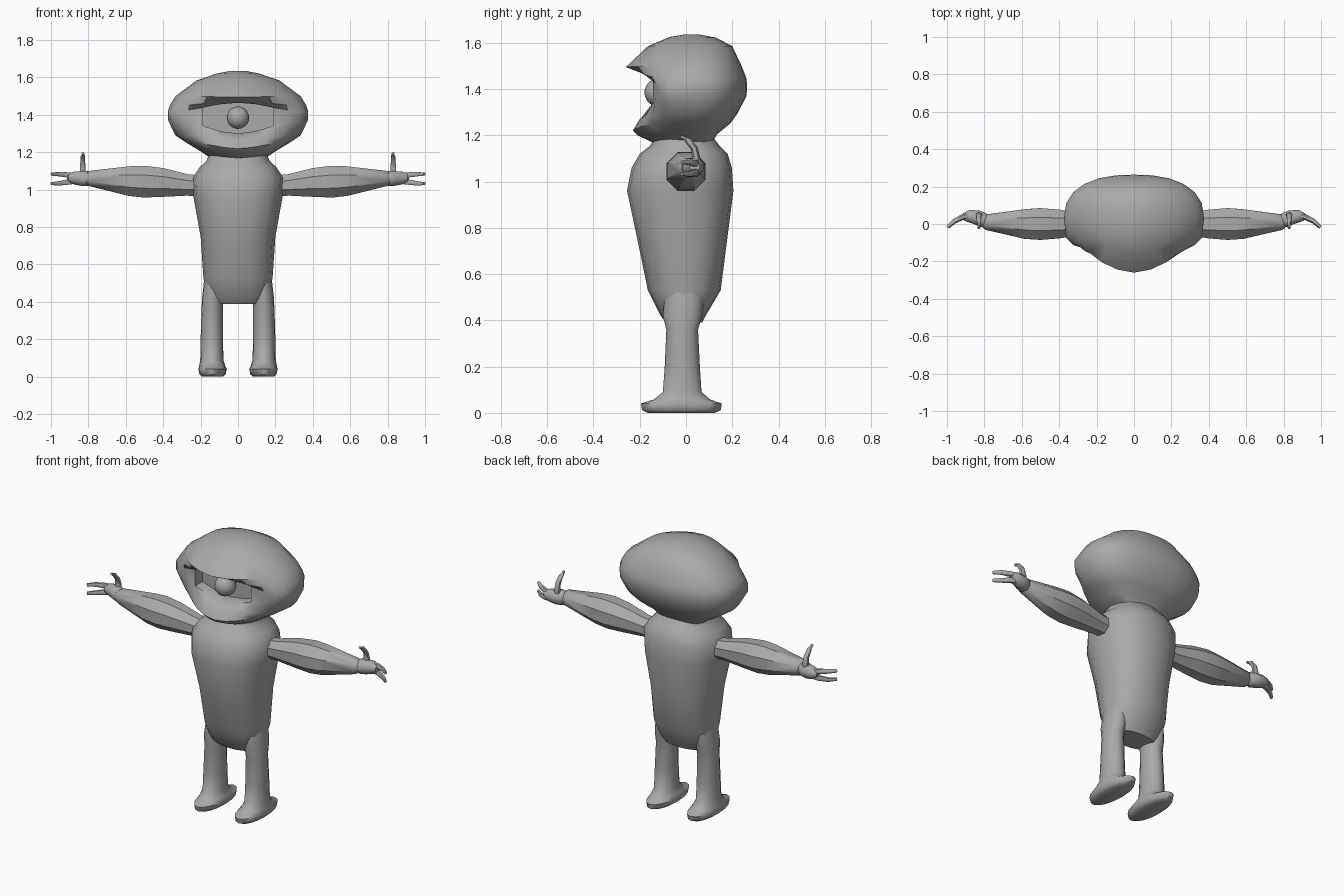
import bpy, bmesh, math
from mathutils import Vector

if "Cube" in bpy.data.objects:
    bpy.data.objects.remove(bpy.data.objects["Cube"])

skin = bpy.data.materials.new("grey_skin")
skin.diffuse_color = (0.4, 0.4, 0.4, 1)
skin.use_nodes = True
skin.node_tree.nodes["Principled BSDF"].inputs["Base Color"].default_value = skin.diffuse_color


def finish(name, bm, angle=40, mirror=False):
    """Turn a bmesh into a smooth shaded object, optionally mirrored in x."""
    bmesh.ops.recalc_face_normals(bm, faces=bm.faces)
    me = bpy.data.meshes.new(name)
    bm.to_mesh(me)
    bm.free()
    me.materials.append(skin)
    ob = bpy.data.objects.new(name, me)
    bpy.context.collection.objects.link(ob)
    if mirror:
        ob.modifiers.new("mirror", 'MIRROR').use_mirror_merge = False
    bpy.ops.object.select_all(action='DESELECT')
    ob.select_set(True)
    bpy.context.view_layer.objects.active = ob
    bpy.ops.object.shade_smooth_by_angle(angle=math.radians(angle))
    return ob


def loft(rings):
    """Skin a list of point rings and cap both ends; returns bmesh and face bands."""
    bm = bmesh.new()
    vs = [[bm.verts.new(p) for p in r] for r in rings]
    n = len(vs[0])
    bands = []
    for a, b in zip(vs, vs[1:]):
        bands.append([bm.faces.new((a[i], a[(i + 1) % n], b[(i + 1) % n], b[i]))
                      for i in range(n)])
    bm.faces.new(vs[0])
    bm.faces.new(vs[-1])
    return bm, bands


def ring(z, rx, yf, yb, cx=0, n=16, pf=2.0, pb=2.0, zf=None, cy=None):
    """Rounded section: half width rx, front yf, back yb; front may sit at height zf."""
    zf = z if zf is None else zf
    cy = (yf + yb) / 2 if cy is None else cy
    pts = []
    for i in range(n):
        t = 2 * math.pi * i / n
        s, c = math.sin(t), math.cos(t)
        p, reach = (pf, yf - cy) if c > 0 else (pb, yb - cy)
        k = max(0, 1 - abs(s) ** p) ** (1 / p) if abs(c) > 1e-6 else 0
        w = max(0, c) ** 6
        pts.append(Vector((cx + rx * s, cy + reach * k, z + (zf - z) * w)))
    return pts


def tube(path, radii, sides=8):
    """Round tube along a path."""
    path = [Vector(p) for p in path]
    rings = []
    for i, p in enumerate(path):
        d = (path[min(i + 1, len(path) - 1)] - path[max(i - 1, 0)]).normalized()
        u = d.cross(Vector((0, 1, 0)) if abs(d.y) < 0.8 else Vector((1, 0, 0))).normalized()
        v = d.cross(u)
        rings.append([p + radii[i] * (math.cos(a) * u + math.sin(a) * v)
                      for a in [2 * math.pi * (k + 0.5) / sides for k in range(sides)]])
    return loft(rings)[0]


# Torso with neck: height, half width, front, back
torso = [(.39, .13, -.085, .07), (.42, .165, -.11, .085), (.53, .185, -.165, .15),
         (.75, .20, -.21, .178), (.96, .238, -.255, .205), (1.06, .245, -.235, .198),
         (1.12, .205, -.20, .18), (1.155, .168, -.155, .145), (1.19, .155, -.135, .118),
         (1.22, .16, -.13, .12)]
bm, _ = loft([ring(*r, pf=2.3, pb=2.3) for r in torso])
finish("torso", bm)

# Head: side height, half width, front, back, front height, front squareness
head = [(1.635, .04, -.01, .06, 1.635, 2), (1.622, .11, -.07, .13, 1.625, 2),
        (1.585, .22, -.165, .20, 1.585, 1.9), (1.50, .335, -.26, .24, 1.495, 1.75),
        (1.45, .365, -.20, .26, 1.475, 2.3), (1.42, .375, -.145, .264, 1.465, 4),
        (1.37, .373, -.145, .262, 1.30, 4), (1.29, .335, -.20, .22, 1.27, 2.2),
        (1.25, .275, -.23, .19, 1.22, 2), (1.205, .20, -.21, .135, 1.20, 2),
        (1.165, .14, -.135, .11, 1.165, 2)]
bm, bands = loft([ring(z, rx, yf, yb, n=24, pf=p, pb=2.4, zf=zf, cy=.03)
                  for z, rx, yf, yb, zf, p in head])
# Eye socket sunk into the face between brow and lip
socket = [f for f in bands[5] if f.calc_center_median().y < 0
          and abs(f.calc_center_median().x) < .18]
bmesh.ops.inset_region(bm, faces=socket, thickness=.012, use_even_offset=True)
for v in {v for f in socket for v in f.verts}:
    v.co.y += .07
finish("head", bm)

# Eyeball
bm = bmesh.new()
bmesh.ops.create_uvsphere(bm, u_segments=16, v_segments=10, radius=.06)
bmesh.ops.translate(bm, verts=bm.verts, vec=(0, -.12, 1.385))
finish("eyeball", bm)

# Arms
finish("arm", tube([(.19, 0, 1.02), (.27, 0, 1.025), (.40, 0, 1.038), (.50, 0, 1.043),
                    (.58, 0, 1.046), (.79, .01, 1.06), (.81, .01, 1.062)],
                   [.06, .062, .083, .092, .086, .045, .03], 8), 40, True)

# Hands: palm, thumb and two curved fingers
finish("palm", tube([(.78, .01, 1.062), (.81, .022, 1.06), (.84, .035, 1.06),
                     (.88, .042, 1.063), (.91, .038, 1.065)],
                    [.03, .044, .042, .036, .022], 8), 60, True)
finish("thumb", tube([(.825, .03, 1.06), (.83, .045, 1.10), (.83, .035, 1.145),
                      (.83, .01, 1.175), (.83, -.022, 1.195)],
                     [.02, .018, .015, .013, .008], 6), 60, True)
for name, z0, z1 in (("upper_finger", 1.075, 1.083), ("lower_finger", 1.048, 1.033)):
    finish(name, tube([(.86, .045, z0), (.91, .04, (z0 + z1) / 2), (.96, .015, z1),
                       (.997, -.018, z1)], [.018, .016, .013, .009], 6), 60, True)

# Legs with feet: height, half width, front, back, centre x
leg = [(0, .055, -.165, .125, .137), (.012, .07, -.19, .15, .136), (.04, .076, -.195, .155, .136),
       (.058, .07, -.14, .105, .138), (.09, .062, -.10, .067, .14), (.20, .06, -.092, .06, .14),
       (.36, .057, -.085, .052, .138), (.42, .056, -.10, .07, .136), (.53, .05, -.09, .08, .13)]
bm, _ = loft([ring(*r) for r in leg])
finish("leg", bm, 50, True)
